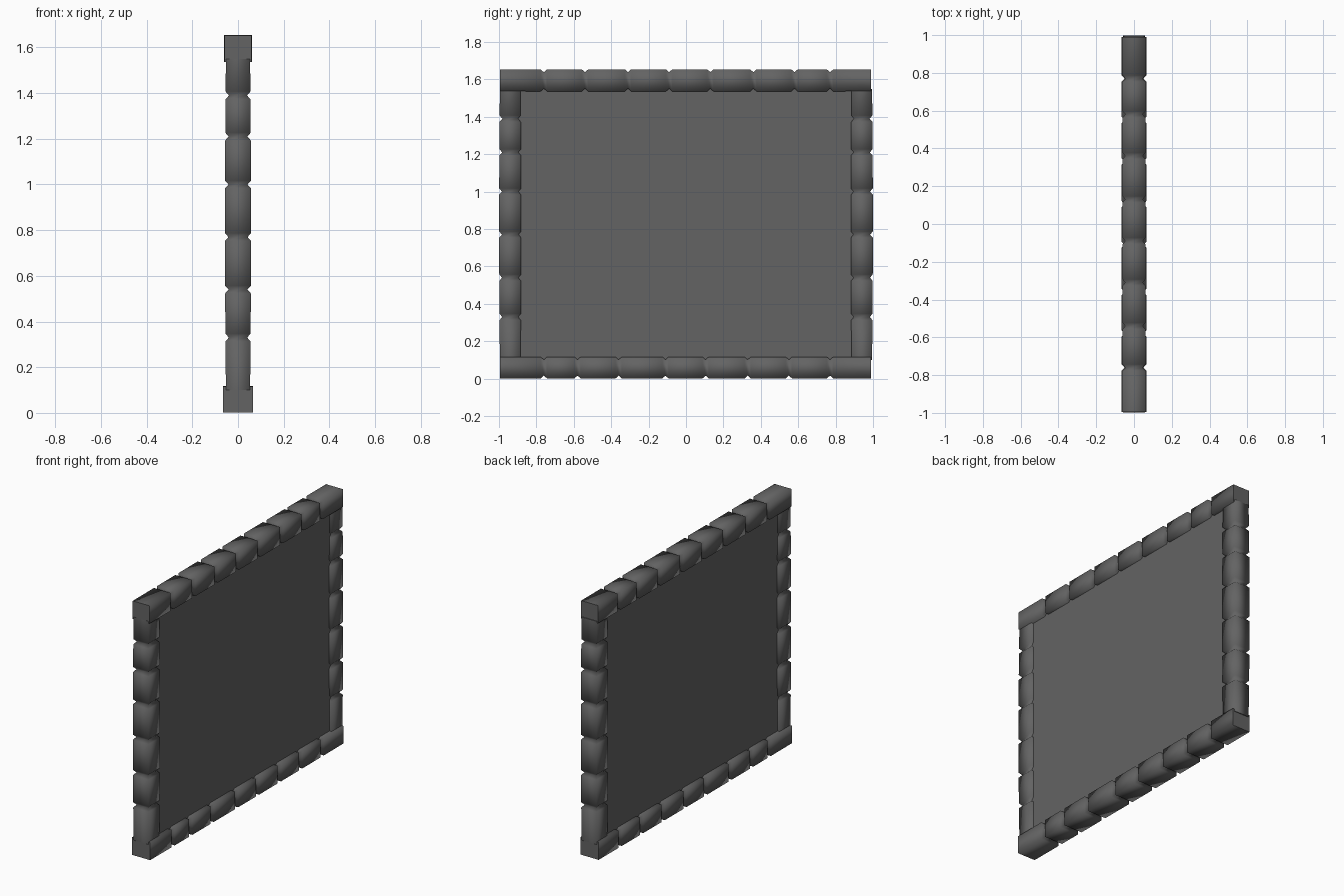
import bpy
from mathutils import Vector

if "Cube" in bpy.data.objects:
    bpy.data.objects.remove(bpy.data.objects["Cube"])


def material(name, value):
    m = bpy.data.materials.new(name)
    m.diffuse_color = (value, value, value, 1)
    m.use_nodes = True
    m.node_tree.nodes["Principled BSDF"].inputs["Base Color"].default_value = m.diffuse_color
    return m


stone = material("dark grey stone", 0.125)
slate = material("dark grey panel", 0.125)


def make_mesh(name, verts, faces, mat, smooth_sides=False):
    me = bpy.data.meshes.new(name)
    me.from_pydata(verts, [], faces)
    me.materials.append(mat)
    if smooth_sides:
        for p in me.polygons[:-2]:      # end caps stay flat
            p.use_smooth = True
    me.update()
    ob = bpy.data.objects.new(name, me)
    bpy.context.collection.objects.link(ob)
    return ob


def notched_bar(name, start, end, u, v, half_u, half_v, axis, joints, swell):
    """Square bar from start to end, pinched by a V groove at every joint."""
    start, end, u, v = map(Vector, (start, end, u, v))
    a, b = start[axis], end[axis]
    rings = [(a, 0)]
    for j in joints:
        rings += [(j - 0.017, 0), (j, -0.015), (j + 0.017, 0)]
    rings.append((b, 0))
    verts, faces = [], []
    for pos, inset in rings:
        t = (pos - a) / (b - a)
        c = start.lerp(end, t)
        grow = inset + swell * (4 * t * (1 - t))
        hu, hv = half_u + grow, half_v + grow
        for su, sv in ((-1, -1), (1, -1), (1, 1), (-1, 1)):
            verts.append(c + u * su * hu + v * sv * hv)
    for r in range(len(rings) - 1):
        for k in range(4):
            n = (k + 1) % 4
            faces.append((4 * r + k, 4 * r + n, 4 * r + 4 + n, 4 * r + 4 + k))
    last = 4 * (len(rings) - 1)
    faces += [(3, 2, 1, 0), (last, last + 1, last + 2, last + 3)]
    return make_mesh(name, verts, faces, stone, True)


X, Y, Z = (1, 0, 0), (0, 1, 0), (0, 0, 1)

# Bottom and top rails (u x v points along the bar)
notched_bar("bottom_rail", (0, -0.995, 0.059), (0, 0.99, 0.059), Z, X,
            0.057, 0.065, 1,
            (-0.76, -0.58, -0.36, -0.11, 0.105, 0.33, 0.55, 0.77), 0.001)
notched_bar("top_rail", (0, -0.995, 1.595), (0, 0.99, 1.595), Z, X,
            0.058, 0.060, 1,
            (-0.76, -0.54, -0.31, -0.09, 0.13, 0.36, 0.58, 0.77), 0.001)

# Side posts
for side, name in ((-1, "left_post"), (1, "right_post")):
    notched_bar(name, (0, side * 0.94, 0.10), (0, side * 0.94, 1.55), X, Y,
                0.053, 0.055, 2,
                (0.33, 0.54, 0.77, 1.0, 1.21, 1.39), 0.004)

# Panel filling the frame, slightly recessed on both sides
bpy.ops.mesh.primitive_cube_add(size=1, location=(0, 0, 0.825))
panel = bpy.context.object
panel.name = "panel"
panel.scale = (0.076, 1.84, 1.50)
panel.data.materials.append(slate)
